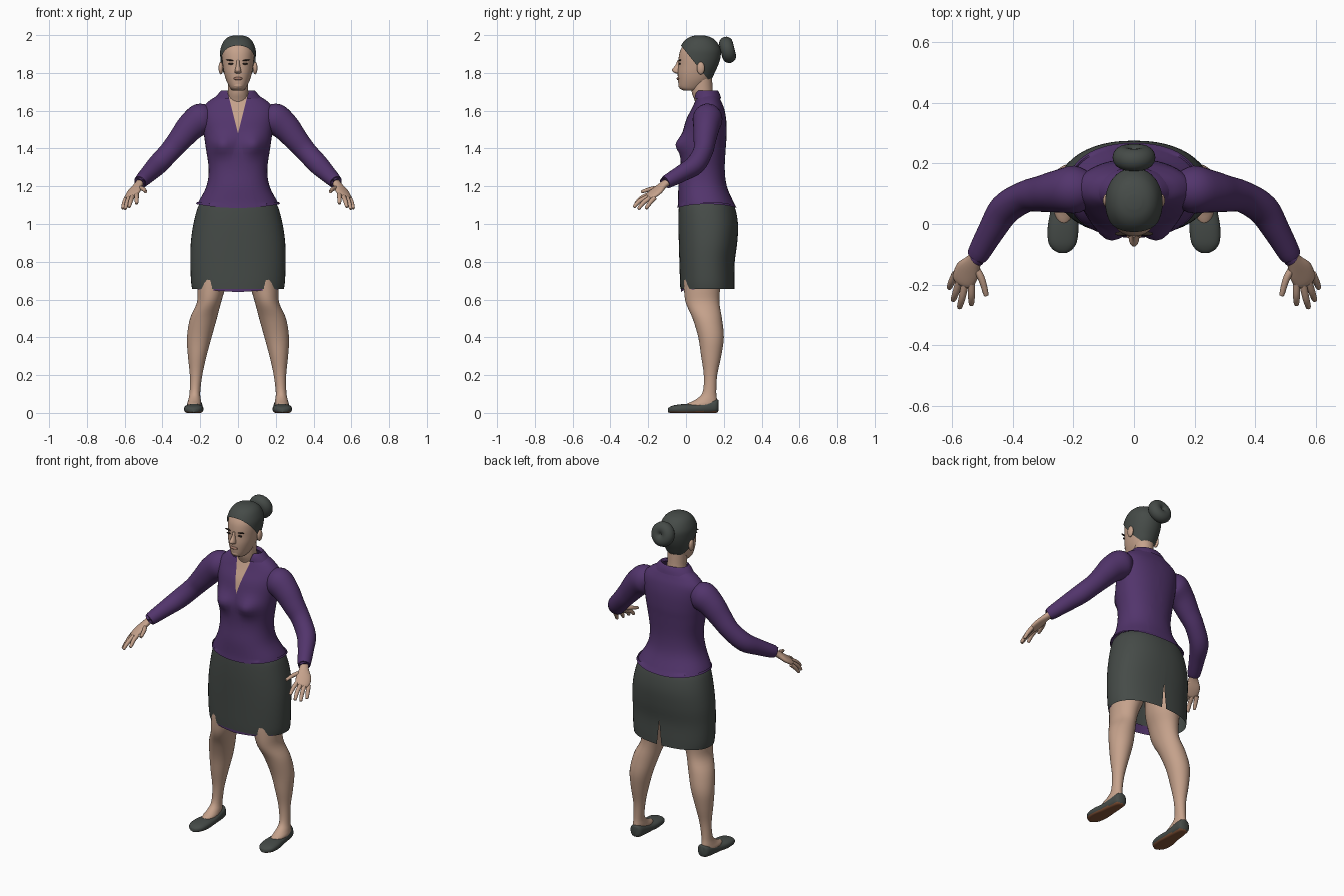
import bpy, bmesh, math
from mathutils import Vector

if "Cube" in bpy.data.objects:
    bpy.data.objects.remove(bpy.data.objects["Cube"])


def material(name, rgb):
    m = bpy.data.materials.new(name)
    m.use_nodes = True
    m.diffuse_color = (*rgb, 1)
    m.node_tree.nodes["Principled BSDF"].inputs["Base Color"].default_value = (*rgb, 1)
    return m


SKIN = material("skin", (0.56, 0.36, 0.26))
PURPLE = material("purple cloth", (0.085, 0.035, 0.15))
CHARCOAL = material("charcoal", (0.06, 0.07, 0.064))
SOLE = material("brown sole", (0.24, 0.09, 0.04))
DARK = material("dark brown", (0.03, 0.02, 0.016))
LIP = material("lip", (0.36, 0.19, 0.14))


def spline(rows, steps):
    """Smooth interpolation through rows of section values."""
    out = []
    for i in range(len(rows) - 1):
        a, b = rows[max(i - 1, 0)], rows[i]
        c, d = rows[i + 1], rows[min(i + 2, len(rows) - 1)]
        for k in range(steps):
            t = k / steps
            out.append([q + t * ((r - p) + t * ((2 * p - 5 * q + 4 * r - s) + t * (3 * q - p - 3 * r + s))) / 2
                        for p, q, r, s in zip(a, b, c, d)])
    out.append(rows[-1])
    return out


def loft(rows, n=32, steps=4, power=2.0, axis=None, side=(1, 0, 0), caps=True):
    """Rings of (x, y, z, radius along side, radius across); axis fixes the ring normal."""
    bm = bmesh.new()
    rows = spline(rows, steps)
    centres = [Vector(r[:3]) for r in rows]
    rings = []
    for i, r in enumerate(rows):
        t = Vector(axis) if axis else centres[min(i + 1, len(rows) - 1)] - centres[max(i - 1, 0)]
        t.normalize()
        u = Vector(side)
        u = (u - t * u.dot(t)).normalized()
        v = t.cross(u)
        ring = []
        for k in range(n):
            c, s = math.cos(math.tau * k / n), math.sin(math.tau * k / n)
            c, s = (math.copysign(abs(w) ** (2 / power), w) for w in (c, s))
            ring.append(bm.verts.new(centres[i] + u * c * max(r[3], 0.001) + v * s * max(r[4], 0.001)))
        rings.append(ring)
    for a, b in zip(rings, rings[1:]):
        for k in range(n):
            bm.faces.new((a[k], a[(k + 1) % n], b[(k + 1) % n], b[k]))
    if caps:
        bm.faces.new(rings[0])
        bm.faces.new(rings[-1])
    bmesh.ops.recalc_face_normals(bm, faces=bm.faces)
    return bm


def upright(spans, x=0, **kw):
    """Loft of level rings given as (z, half width, front y, back y[, x])."""
    rows = [(s[4] if len(s) > 4 else x, (s[2] + s[3]) / 2, s[0], s[1], (s[3] - s[2]) / 2) for s in spans]
    return loft(rows, axis=(0, 0, 1), **kw)


def finish(name, bm, mats, mirror=False):
    me = bpy.data.meshes.new(name)
    bm.to_mesh(me)
    bm.free()
    for m in mats:
        me.materials.append(m)
    for p in me.polygons:
        p.use_smooth = True
    me.set_sharp_from_angle(angle=math.radians(50))
    ob = bpy.data.objects.new(name, me)
    bpy.context.collection.objects.link(ob)
    if mirror:
        ob.modifiers.new("Mirror", "MIRROR")
    return ob


def blob(name, loc, scale, mat, mirror=False, tilt=0):
    bm = bmesh.new()
    bmesh.ops.create_uvsphere(bm, u_segments=20, v_segments=12, radius=1)
    bmesh.ops.scale(bm, vec=scale, verts=bm.verts)
    for v in bm.verts:
        v.co.z += tilt * v.co.x
    bmesh.ops.translate(bm, vec=loc, verts=bm.verts)
    return finish(name, bm, [mat], mirror)


def wedge(bm, apex, k):
    """Cut a V about the centre line; return the faces inside it (k > 0 opens upward)."""
    for s in (1, -1):
        bmesh.ops.bisect_plane(bm, geom=bm.verts[:] + bm.edges[:] + bm.faces[:],
                               plane_co=(0, 0, apex), plane_no=(-k * s, 0, 1))
    inside = []
    for f in bm.faces:
        c = f.calc_center_median()
        if (c.z - apex) / k > abs(c.x):
            inside.append((f, c))
    return inside


# Blouse body with bust, hem curve and open V neck
bm = upright([(1.085, .222, -.045, .268), (1.12, .208, -.042, .25), (1.2, .167, -.04, .216),
              (1.29, .155, -.03, .205), (1.4, .17, -.028, .21), (1.47, .18, -.02, .215),
              (1.55, .19, .0, .213), (1.61, .188, .03, .202), (1.65, .155, .048, .186),
              (1.68, .11, .06, .172), (1.705, .082, .065, .16)], n=48, power=2.25, caps=False)
for v in bm.verts:
    x, y, z = v.co
    if y < 0.08:
        v.co.y -= 0.038 * math.exp(-((abs(x) - .085) / .055) ** 2 - ((z - 1.42) / .05) ** 2)
    if z < 1.1:
        v.co.z += 0.02 * (x / .22) ** 2
for f, c in wedge(bm, 1.48, 4):
    if c.y < 0.1:
        f.material_index = 1
finish("blouse", bm, [PURPLE, SKIN])

# Folded collar, open at the front
bm = upright([(1.69, .076, .06, .155), (1.708, .084, .052, .165), (1.69, .104, .042, .178),
              (1.665, .125, .04, .186)], caps=False)
gap = [f for f, c in wedge(bm, 1.48, 4) if c.y < 0.1]
bmesh.ops.delete(bm, geom=gap, context="FACES")
finish("collar", bm, [PURPLE])

# Sleeves
finish("sleeves", loft([(.14, .12, 1.575, .05, .05), (.19, .115, 1.56, .078, .082), (.25, .108, 1.515, .07, .075),
                        (.305, .1, 1.45, .06, .064), (.36, .09, 1.385, .052, .056), (.425, .05, 1.315, .052, .054),
                        (.47, -.02, 1.27, .044, .046), (.515, -.1, 1.225, .036, .036),
                        (.518, -.106, 1.222, .028, .028)], side=(0, 1, 0)), [PURPLE], True)

# Skirt with a slit at the back
bm = upright([(1.13, .185, -.03, .23), (1.09, .212, -.038, .258), (1.0, .236, -.04, .275), (.9, .25, -.038, .271),
              (.8, .252, -.035, .258), (.7, .249, -.032, .258), (.657, .243, -.03, .258)],
             n=48, power=2.25, caps=False)
slit = [f for f, c in wedge(bm, .81, -10) if c.y > 0.1]
bmesh.ops.delete(bm, geom=slit, context="FACES")
finish("skirt", bm, [CHARCOAL])

# Lining that peeks out below the front hem
bm = upright([(.7, .243, -.026, .25), (.655, .238, -.026, .25)], n=48, power=2.25, caps=False)
for v in bm.verts:
    if v.co.z < .66:
        v.co.z -= 0.016 * max(0, 1 - abs(v.co.x) / .22)
back = [f for f in bm.faces if f.calc_center_median().y > 0.1]
bmesh.ops.delete(bm, geom=back, context="FACES")
finish("skirt_lining", bm, [PURPLE])

# Legs down to the instep
finish("legs", upright([(.95, .1, .01, .22, .115), (.75, .09, -.01, .2, .125), (.65, .072, -.01, .18, .142),
                        (.58, .064, .0, .177, .155), (.5, .071, .035, .19, .183), (.4, .065, .065, .2, .205),
                        (.3, .049, .08, .186, .216), (.2, .033, .094, .165, .222), (.11, .028, .088, .16, .228),
                        (.07, .033, .05, .164, .23), (.045, .037, .0, .164, .232),
                        (.02, .03, -.01, .15, .232)]), [SKIN], True)

# Flat shoes with brown soles
bm = loft([(.226, .172, .04, .012, .026), (.226, .16, .036, .034, .036), (.228, .11, .03, .041, .034),
           (.23, .05, .022, .045, .026), (.234, -.01, .02, .051, .027), (.236, -.06, .019, .047, .022),
           (.236, -.085, .016, .031, .016), (.235, -.096, .013, .012, .01)],
          axis=(0, -1, 0), n=28, power=2.5)
for v in bm.verts:
    v.co.z = max(v.co.z, 0.0)
bm.normal_update()
for f in bm.faces:
    f.material_index = int(f.normal.z < -0.6 and f.calc_center_median().z < 0.02)
finish("shoes", bm, [CHARCOAL, SOLE], True)

# Hands: palm, four fingers and thumb
ACROSS = (.06, .035, -.015)
finish("palms", loft([(.508, -.085, 1.232, .024, .02), (.528, -.12, 1.207, .026, .018),
                      (.55, -.155, 1.175, .042, .017), (.566, -.19, 1.148, .038, .014),
                      (.57, -.2, 1.14, .022, .008)], side=ACROSS, n=20), [SKIN], True)
fingers = {"index_fingers": ((.537, -.195, 1.158), (.537, -.236, 1.138), (.537, -.264, 1.11)),
           "middle_fingers": ((.558, -.198, 1.147), (.568, -.245, 1.122), (.576, -.274, 1.092)),
           "ring_fingers": ((.576, -.186, 1.142), (.588, -.225, 1.113), (.597, -.25, 1.082)),
           "little_fingers": ((.59, -.165, 1.14), (.602, -.19, 1.113), (.61, -.21, 1.084)),
           "thumbs": ((.53, -.135, 1.192), (.504, -.18, 1.187), (.489, -.232, 1.172))}
for name, path in fingers.items():
    rows = [(*p, r, r) for p, r in zip(path, (.0125, .0115, .0085))]
    tip = Vector(path[2]) + (Vector(path[2]) - Vector(path[1])).normalized() * .004
    rows.append((*tip, .003, .003))
    finish(name, loft(rows, n=12, side=ACROSS), [SKIN], True)

# Neck and head
finish("neck", upright([(1.6, .05, .06, .15), (1.65, .055, .047, .15), (1.7, .053, .03, .142),
                        (1.77, .054, .03, .138)]), [SKIN])
SKULL = [(1.708, .03, -.015, .06), (1.722, .043, -.036, .09), (1.76, .062, -.042, .128), (1.8, .074, -.044, .148),
         (1.84, .081, -.041, .166), (1.88, .085, -.039, .177), (1.92, .084, -.03, .177), (1.96, .068, -.006, .155),
         (1.982, .045, .022, .126), (1.992, .015, .055, .09)]
finish("head", upright(SKULL, power=2.15), [SKIN])

# Hair shell trimmed along the hairline, and the bun
bm = upright([(z + .006, w + .009, a - .006, b + .006) for z, w, a, b in SKULL], n=40, power=2.1)
bmesh.ops.bisect_plane(bm, geom=bm.verts[:] + bm.edges[:] + bm.faces[:], plane_co=(0, 0, 1.912),
                       plane_no=(0, 1.25, 1), clear_inner=True)
finish("hair", bm, [CHARCOAL])
bpy.ops.mesh.primitive_torus_add(major_radius=.034, minor_radius=.037, major_segments=32, minor_segments=16,
                                 location=(0, .22, 1.922), rotation=(math.radians(-76), 0, 0))
bun = bpy.context.object
bun.name = "hair_bun"
bun.data.materials.append(CHARCOAL)
bpy.ops.object.shade_smooth()

# Face details
finish("nose", upright([(1.868, .008, -.044, -.02), (1.84, .01, -.057, -.02), (1.815, .016, -.075, -.02),
                        (1.802, .017, -.064, -.02), (1.796, .008, -.048, -.02)], n=16), [SKIN])
blob("ears", (.091, .078, 1.825), (.012, .021, .033), SKIN, True)
blob("eyes", (.037, -.034, 1.848), (.015, .005, .005), DARK, True)
blob("eyebrows", (.041, -.032, 1.867), (.022, .007, .0035), DARK, True, .12)
blob("lips", (0, -.041, 1.77), (.025, .009, .008), LIP)
blob("chin", (0, -.025, 1.733), (.026, .016, .014), SKIN)
